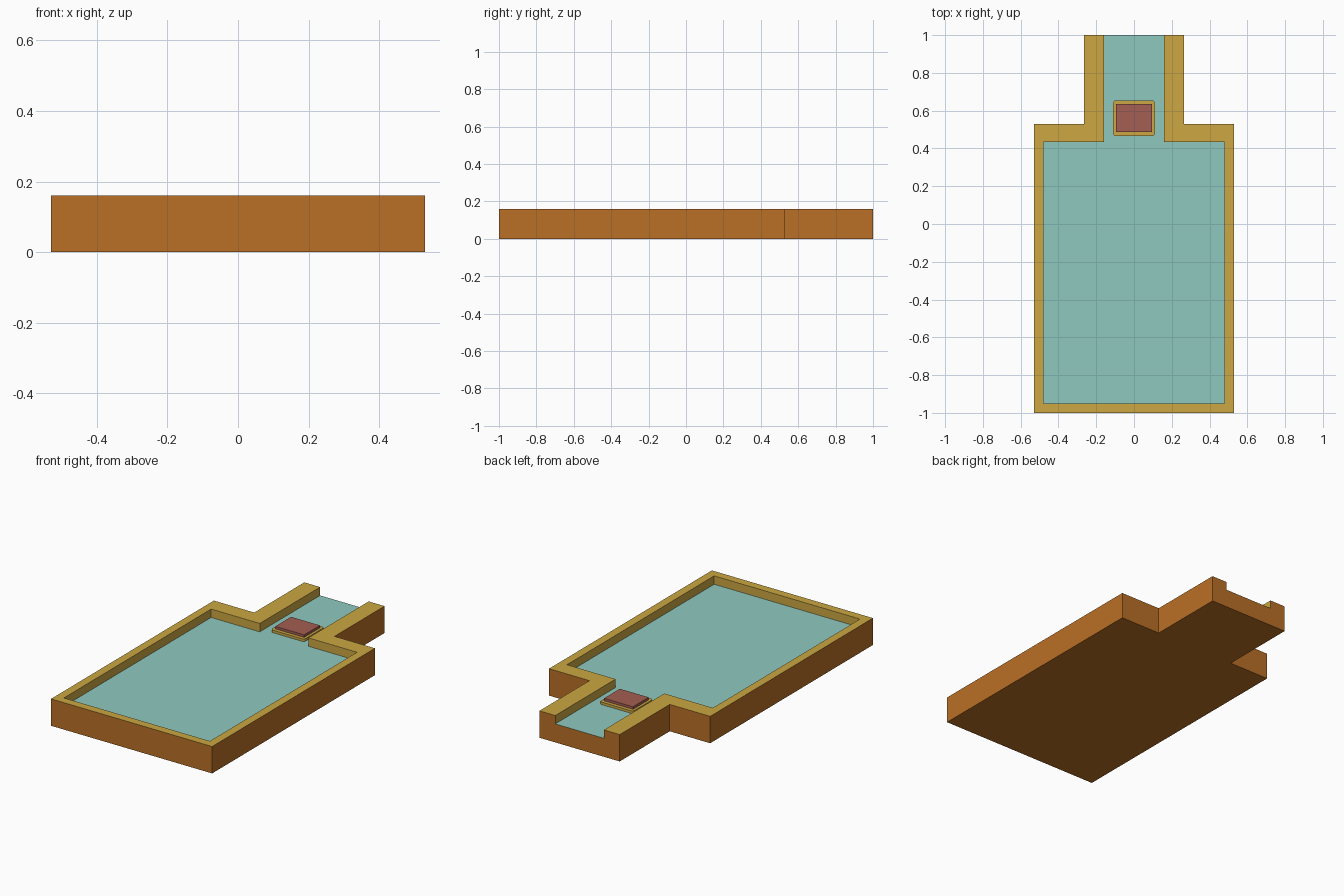
import bpy, bmesh

if "Cube" in bpy.data.objects:
    bpy.data.objects.remove(bpy.data.objects["Cube"])

H, FLOOR = 0.16, 0.11          # rim height and sunken floor height


def material(name, rgb):
    m = bpy.data.materials.new(name)
    lin = [c / 12.92 if c <= 0.04045 else ((c + 0.055) / 1.055) ** 2.4
           for c in (v / 255 for v in rgb)]
    m.diffuse_color = (*lin, 1)
    m.use_nodes = True
    m.node_tree.nodes["Principled BSDF"].inputs["Base Color"].default_value = m.diffuse_color
    return m


brown = material("brown sides", (186, 112, 38))
gold = material("gold rim", (204, 167, 66))
teal = material("teal floor", (143, 201, 191))
red = material("dull red", (163, 94, 82))


def finish(bm, name, mats):
    bmesh.ops.recalc_face_normals(bm, faces=bm.faces)
    me = bpy.data.meshes.new(name)
    bm.to_mesh(me)
    bm.free()
    for m in mats:
        me.materials.append(m)
    ob = bpy.data.objects.new(name, me)
    bpy.context.collection.objects.link(ob)
    return ob


def mirrored(half):
    return half + [(-x, y) for x, y in reversed(half)]


# Tray: open-ended outlines of the outside and of the recess
outer = mirrored([(0.264, 1), (0.264, 0.53), (0.53, 0.53), (0.53, -1)])
inner = mirrored([(0.16, 1), (0.16, 0.433), (0.48, 0.433), (0.48, -0.95)])
bm = bmesh.new()


def loop(path, z):
    return [bm.verts.new((x, y, z)) for x, y in path]


def face(verts, mat):
    bm.faces.new(verts).material_index = mat


def walls(low, high, mat):
    for i in range(len(low) - 1):
        face([low[i], low[i + 1], high[i + 1], high[i]], mat)


bottom, top = loop(outer, 0), loop(outer, H)
lip, floor = loop(inner, H), loop(inner, FLOOR)
walls(bottom, top, 0)                      # outside walls
walls(floor, lip, 1)                       # recess walls
face(bottom, 0)                            # underside
face(floor, 2)                             # recess floor
face(top + lip[::-1], 1)                   # rim top
face([bottom[0], top[0], lip[0], floor[0],
      floor[-1], lip[-1], top[-1], bottom[-1]], 0)   # open end of the neck
finish(bm, "tray", [brown, gold, teal])


# Pad: raised plates on the neck floor
def plate(name, w, d, z0, z1, mat, corner):
    b = bmesh.new()
    bmesh.ops.create_cube(b, size=1)
    for v in b.verts:
        v.co = (v.co.x * w, v.co.y * d + 0.56, z0 + (v.co.z + 0.5) * (z1 - z0))
    if corner:
        upright = [e for e in b.edges
                   if abs(e.verts[0].co.z - e.verts[1].co.z) > 1e-4]
        bmesh.ops.bevel(b, geom=upright, offset=corner, segments=3,
                        profile=0.5, affect='EDGES')
    return finish(b, name, [mat])


plate("pad_base", 0.22, 0.19, FLOOR, 0.125, gold, 0.015)
plate("pad_top", 0.19, 0.148, 0.125, 0.14, red, 0)
